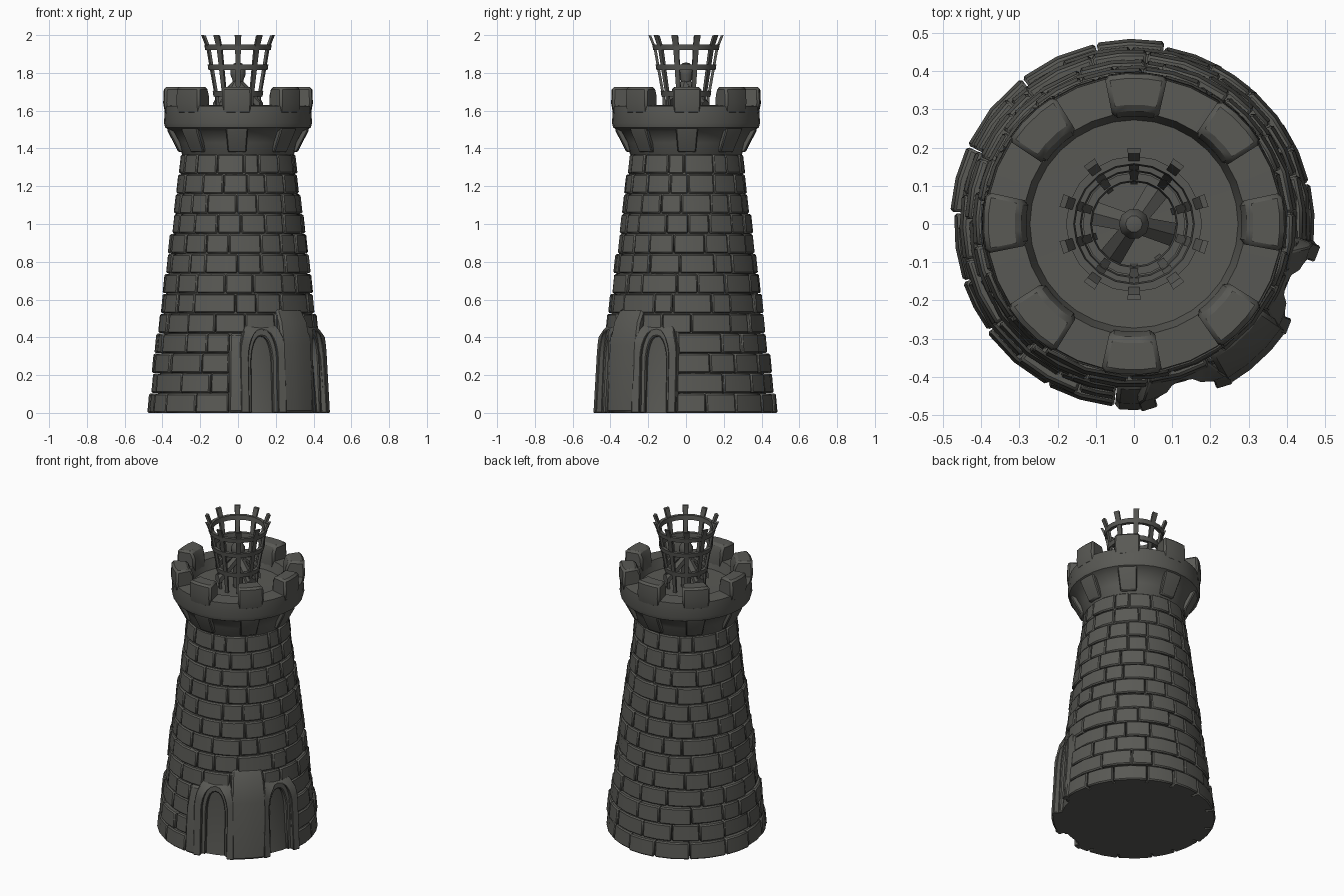
import bpy, bmesh, math, random
from mathutils import Vector

if "Cube" in bpy.data.objects:
    bpy.data.objects.remove(bpy.data.objects["Cube"])
random.seed(4)

stone = bpy.data.materials.new("dark_stone")
stone.diffuse_color = (0.1, 0.1, 0.09, 1)
stone.use_nodes = True
stone.node_tree.nodes["Principled BSDF"].inputs["Base Color"].default_value = stone.diffuse_color
iron = bpy.data.materials.new("dark_iron")
iron.diffuse_color = (0.095, 0.095, 0.087, 1)
iron.use_nodes = True
iron.node_tree.nodes["Principled BSDF"].inputs["Base Color"].default_value = iron.diffuse_color


def finish(bm, name, mat, bevel=0.0, angle=35):
    bmesh.ops.remove_doubles(bm, verts=bm.verts, dist=1e-5)
    bmesh.ops.recalc_face_normals(bm, faces=bm.faces)
    me = bpy.data.meshes.new(name)
    bm.to_mesh(me)
    bm.free()
    me.materials.append(mat)
    me.shade_smooth()
    me.set_sharp_from_angle(angle=math.radians(angle))
    ob = bpy.data.objects.new(name, me)
    bpy.context.collection.objects.link(ob)
    if bevel:
        m = ob.modifiers.new("worn_edges", 'BEVEL')
        m.width = bevel
        m.segments = 1
        m.limit_method = 'ANGLE'
        m.angle_limit = math.radians(40)
    return ob


def sweep(bm, a0, a1, prof, n=2):
    """Sweep a closed (radius, z) outline about z from a0 to a1 degrees."""
    full = abs(a1 - a0) >= 360
    rows = []
    for i in range(n if full else n + 1):
        a = math.radians(a0 + (a1 - a0) * i / n)
        rows.append([bm.verts.new((r * math.cos(a), r * math.sin(a), z)) for r, z in prof])
    k = len(prof)
    for i in range(n):
        p, q = rows[i], rows[(i + 1) % len(rows)]
        for j in range(k):
            bm.faces.new((p[j], p[(j + 1) % k], q[(j + 1) % k], q[j]))
    if not full:
        bm.faces.new(rows[0])
        bm.faces.new(rows[-1])


def wall(z):
    return 0.474 - 0.13 * z


# solid core: set back behind the doors, close behind the bricks above
bm = bmesh.new()
sweep(bm, 0, 360, [(0, 0), (0.432, 0), (0.395, 0.43), (wall(0.46) - 0.012, 0.46),
                   (wall(1.4) - 0.008, 1.4), (0, 1.4)], 40)
finish(bm, "tower_core", stone)

# brick courses, leaving the door sector open near the ground
bm = bmesh.new()
ROWS, H = 13, 0.1055
for row in range(ROWS):
    z0, z1 = row * H, (row + 1) * H
    start, end = (-7, 264) if z0 < 0.4 else (row * 47, row * 47 + 360)
    count = round((end - start) / 22.5)
    rough = 0.009 * (1 - 0.6 * row / ROWS)
    step = (end - start) / count
    cuts = [start] + [start + step * (i + (row % 2) * 0.3 + random.uniform(-.2, .2))
                      for i in range(1, count)] + [end]
    for a, b in zip(cuts, cuts[1:]):
        d = random.uniform(-rough, rough) + 0.003
        lo = random.uniform(0, 0.006) if row else 0
        sweep(bm, a + 0.25, b - 0.25,
              [(wall(z0) - 0.07, z0), (wall(z0) + d, z0 + lo * 0.3),
               (wall(z1) + d + rough * 0.5, z1 - 0.003), (wall(z1) - 0.07, z1 - 0.003)], 2)
finish(bm, "wall_bricks", stone, 0.007)

# rough piers beside and between the doorways
bm = bmesh.new()
pier = [(0.36, 0), (0.488, 0), (0.472, 0.36), (0.445, 0.48), (0.405, 0.55), (0.34, 0.55)]
sweep(bm, -60, -34, pier, 3)
sweep(bm, -96, -85, [(0.36, 0), (0.487, 0), (0.47, 0.28), (0.43, 0.42), (0.34, 0.42)], 2)
sweep(bm, -11.5, -5, [(0.36, 0), (0.482, 0), (0.455, 0.30), (0.425, 0.44), (0.34, 0.44)], 2)
finish(bm, "door_piers", stone, 0.012)


def arch_path(hw, spring, apex, n=6):
    """Half-outline of a pointed arch, mirrored to a full one."""
    half = [(hw, 0), (hw, spring * 0.5)]
    for i in range(n + 1):
        t = i / n
        half.append((hw * math.cos(t * math.pi / 2) ** 0.8 if t < 1 else 0,
                     spring + (apex - spring) * math.sin(t * math.pi / 2) ** 1.15))
    return half + [(-u, z) for u, z in reversed(half[:-1])]


def arch(bm, ang, outer, inner, front, back):
    a = math.radians(ang)
    d, t = Vector((math.cos(a), math.sin(a), 0)), Vector((-math.sin(a), math.cos(a), 0))
    rows = []
    for (uo, zo), (ui, zi) in zip(arch_path(*outer), arch_path(*inner)):
        rows.append([bm.verts.new(d * r + t * u + Vector((0, 0, z))) for u, z, r in
                     ((ui, zi, back), (ui, zi, front(zi)), (uo, zo, front(zo)), (uo, zo, back))])
    for p, q in zip(rows, rows[1:]):
        for j in range(4):
            bm.faces.new((p[j], p[(j + 1) % 4], q[(j + 1) % 4], q[j]))
    bm.faces.new(rows[0])
    bm.faces.new(rows[-1])


# pointed doorways: outer hood and a stepped inner frame
for ang, name in ((-73, "left"), (-21.5, "right")):
    bm = bmesh.new()
    arch(bm, ang, (0.125, 0.32, 0.505), (0.08, 0.29, 0.44),
         lambda z: 0.475 - 0.06 * z - 0.9 * max(0, z - 0.42), 0.36)
    finish(bm, name + "_door_hood", stone, 0.01)
    bm = bmesh.new()
    arch(bm, ang, (0.09, 0.29, 0.45), (0.058, 0.27, 0.405),
         lambda z: 0.445 - 0.04 * z, 0.36)
    finish(bm, name + "_door_frame", stone, 0.006)

# parapet ring with the recessed deck
bm = bmesh.new()
sweep(bm, 0, 360, [(0, 1.35), (0.28, 1.35), (0.297, 1.37), (0.312, 1.43), (0.345, 1.49),
                   (0.385, 1.51), (0.392, 1.535), (0.386, 1.625), (0.29, 1.63),
                   (0.272, 1.565), (0, 1.56)], 32)
finish(bm, "parapet", stone)

# eight merlons, each over a tapered corbel
bm = bmesh.new()
bc = bmesh.new()
for i in range(8):
    a = i * 45 + random.uniform(-1.5, 1.5)
    w = 12 + random.uniform(-0.8, 0.8)
    sweep(bm, a - w, a + w, [(0.28, 1.58), (0.386, 1.58), (0.397, 1.64), (0.393, 1.725),
                             (0.30, 1.725), (0.282, 1.68)], 3)
    sweep(bc, a - 9, a + 9, [(0.27, 1.38), (0.315, 1.38), (0.372, 1.49), (0.38, 1.53),
                             (0.28, 1.53)], 2)
finish(bm, "merlons", stone, 0.012)
finish(bc, "corbels", stone, 0.006)

# fire basket: ten flared bars and three hoops
path = [(0.118, 1.56), (0.126, 1.67), (0.153, 1.82), (0.172, 1.93), (0.2, 2.0)]
bm = bmesh.new()
for i in range(10):
    a = 90 + 36 * i
    sweep(bm, a - 5, a + 5, path + [(r - 0.015, z - 0.002 * (z > 1.9)) for r, z in path[::-1]], 1)
finish(bm, "basket_bars", iron)
bm = bmesh.new()
for r, z in ((0.13, 1.69), (0.157, 1.83), (0.174, 1.935)):
    sweep(bm, 0, 360, [(r - 0.02, z - 0.014), (r, z - 0.014), (r + 0.004, z + 0.014),
                       (r - 0.016, z + 0.014)], 20)
finish(bm, "basket_hoops", iron)

# centre post with knob, and sloping supports
bm = bmesh.new()
sweep(bm, 0, 360, [(0, 1.55), (0.03, 1.55), (0.028, 1.76), (0.04, 1.79), (0.04, 1.82),
                   (0.022, 1.85), (0, 1.856)], 10)
finish(bm, "centre_post", iron)
bm = bmesh.new()
for ang in (165, -15, 55, -125):
    a = math.radians(ang)
    d, t = Vector((math.cos(a), math.sin(a), 0)), Vector((-math.sin(a), math.cos(a), 0))
    ends = []
    for r, z, hw in ((0.0, 1.76, 0.022), (0.128, 1.63, 0.033)):
        ends.append([bm.verts.new(d * r + t * u + Vector((0, 0, z + h)))
                     for u, h in ((-hw, -0.025), (hw, -0.025), (hw, 0.01), (0, 0.025), (-hw, 0.01))])
    for j in range(5):
        k = (j + 1) % 5
        bm.faces.new((ends[0][j], ends[0][k], ends[1][k], ends[1][j]))
    bm.faces.new(ends[0])
    bm.faces.new(ends[1])
finish(bm, "basket_supports", iron)
